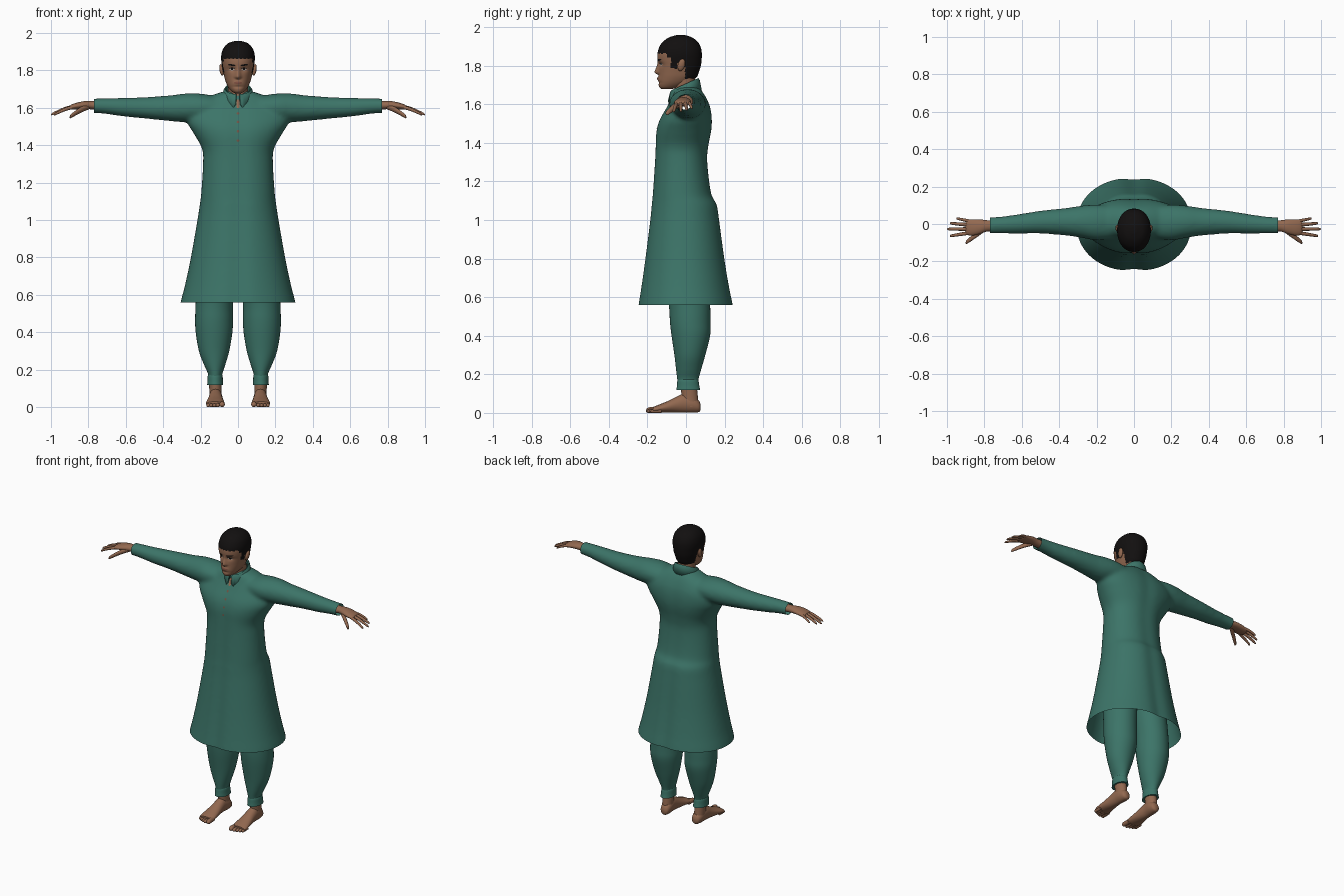
import bpy, bmesh
from math import sin, cos, pi, exp, radians
from mathutils import Vector
from mathutils.bvhtree import BVHTree

cube = bpy.data.objects.get("Cube")
if cube:
    bpy.data.objects.remove(cube)


def material(name, rgb):
    m = bpy.data.materials.new(name)
    m.use_nodes = True
    m.diffuse_color = (*rgb, 1)
    m.node_tree.nodes["Principled BSDF"].inputs["Base Color"].default_value = (*rgb, 1)
    return m


GREEN = material("green_cloth", (0.045, 0.175, 0.138))
SKIN = material("brown_skin", (0.29, 0.14, 0.08))
HAIR = material("black_hair", (0.006, 0.005, 0.005))
LIPS = material("lip_brown", (0.2, 0.075, 0.05))
WHITE = material("eye_white", (0.45, 0.4, 0.36))
BUTTON = material("button_brown", (0.16, 0.09, 0.06))


def finish(name, bm, mat, mirror=False, angle=50):
    bmesh.ops.recalc_face_normals(bm, faces=bm.faces)
    me = bpy.data.meshes.new(name)
    bm.to_mesh(me)
    bm.free()
    me.materials.append(mat)
    me.shade_smooth()
    me.set_sharp_from_angle(angle=radians(angle))
    ob = bpy.data.objects.new(name, me)
    bpy.context.collection.objects.link(ob)
    if mirror:
        ob.modifiers.new("Mirror", 'MIRROR')
    return ob


def smooth_rows(rows, steps):
    """Catmull-Rom resampling of section rows."""
    out = []
    for i in range(len(rows) - 1):
        a, b, c, d = rows[max(i - 1, 0)], rows[i], rows[i + 1], rows[min(i + 2, len(rows) - 1)]
        for k in range(steps):
            t = k / steps
            out.append([q + 0.5 * t * (r - p + t * (2 * p - 5 * q + 4 * r - s + t * (3 * (q - r) + s - p)))
                        for p, q, r, s in zip(a, b, c, d)])
    return out + [list(rows[-1])]


def add_loft(bm, axis, rows, n=40, steps=5, power=2.0):
    """Rows are (position on axis, two centre coordinates, two radii)."""
    u, v = [i for i in range(3) if i != axis]
    rings = []
    for t, cu, cv, ru, rv in smooth_rows(rows, steps):
        ring = []
        for k in range(n):
            c, s = cos(2 * pi * k / n), sin(2 * pi * k / n)
            co = Vector()
            co[axis] = t
            co[u] = cu + ru * abs(c) ** (2 / power) * (1 if c > 0 else -1)
            co[v] = cv + rv * abs(s) ** (2 / power) * (1 if s > 0 else -1)
            ring.append(bm.verts.new(co))
        rings.append(ring)
    for a, b in zip(rings, rings[1:]):
        for k in range(n):
            bm.faces.new((a[k], a[k - 1], b[k - 1], b[k]))
    bm.faces.new(rings[0])
    bm.faces.new(rings[-1])


def loft(name, axis, rows, mat, mirror=False, **kw):
    bm = bmesh.new()
    add_loft(bm, axis, rows, **kw)
    return finish(name, bm, mat, mirror)


def body_rows(rows):
    """(z, half width, front y, back y) to loft rows."""
    return [(z, 0, (f + b) / 2, w, (b - f) / 2) for z, w, f, b in rows]


def surface(ob):
    bm = bmesh.new()
    bm.from_mesh(ob.data)
    tree = BVHTree.FromBMesh(bm)
    bm.free()
    return tree


def patch(name, tree, mat, x, z, rx, rz, lift=0.002, slant=0.0, mirror=False, power=2.0):
    """Thin oval plate laid on the front of a surface."""
    bm = bmesh.new()

    def vert(dx, dz):
        hit = tree.ray_cast(Vector((x + dx, -1, z + dz + slant * dx)), Vector((0, 1, 0)))[0]
        return bm.verts.new(hit - Vector((0, lift, 0)))
    mid, prev, n = vert(0, 0), None, 20
    for r in (0.35, 0.7, 1):
        ring = []
        for k in range(n):
            c, s = cos(2 * pi * k / n), sin(2 * pi * k / n)
            g = r / (abs(c) ** power + abs(s) ** power) ** (1 / power)
            ring.append(vert(rx * g * c, rz * g * s))
        for k in range(n):
            bm.faces.new((prev[k - 1], ring[k - 1], ring[k], prev[k]) if prev else (mid, ring[k - 1], ring[k]))
        prev = ring
    ob = finish(name, bm, mat, mirror)
    if sum(p.normal.y for p in ob.data.polygons) > 0:
        ob.data.flip_normals()
    return ob


# Tunic: body and sleeves fused into one skin, then cut open at hem and cuffs
bm = bmesh.new()
add_loft(bm, 2, body_rows([
    (.50, .315, -.26, .255), (.56, .307, -.252, .248), (.65, .284, -.238, .23), (.8, .252, -.217, .205),
    (1.0, .217, -.192, .178), (1.08, .205, -.184, .165), (1.14, .197, -.178, .135), (1.3, .187, -.167, .115),
    (1.38, .192, -.163, .12), (1.46, .235, -.158, .135), (1.52, .27, -.14, .138), (1.58, .27, -.105, .13),
    (1.63, .215, -.078, .11), (1.67, .13, -.062, .085), (1.69, .07, -.045, .06)]), n=64, power=2.15)
for s in (-1, 1):
    add_loft(bm, 0, [(s * x, *r) for x, *r in (
        (.1, .01, 1.605, .085, .055), (.2, .008, 1.602, .095, .074), (.28, .012, 1.6, .086, .077),
        (.36, .012, 1.598, .074, .069), (.5, .01, 1.6, .061, .057), (.62, 0, 1.604, .052, .049),
        (.72, -.006, 1.61, .045, .041), (.8, -.008, 1.611, .044, .038))])
for v in bm.verts:  # soft centre folds, front and back
    v.co.y *= 1 - 0.05 * exp(-(v.co.x / 0.045) ** 2)
tunic = finish("tunic", bm, GREEN)
mod = tunic.modifiers.new("Fuse", 'REMESH')
mod.mode, mod.voxel_size, mod.use_smooth_shade = 'VOXEL', 0.011, True
mod = tunic.modifiers.new("Soften", 'SMOOTH')
mod.factor, mod.iterations = 0.5, 8
bpy.context.view_layer.objects.active = tunic
for mod in list(tunic.modifiers):
    bpy.ops.object.modifier_apply(modifier=mod.name)
bm = bmesh.new()
bm.from_mesh(tunic.data)
for co, no in (((0, 0, .56), (0, 0, -1)), ((.77, 0, 0), (1, 0, 0)), ((-.77, 0, 0), (-1, 0, 0))):
    bmesh.ops.bisect_plane(bm, geom=bm.verts[:] + bm.edges[:] + bm.faces[:],
                           plane_co=co, plane_no=no, clear_outer=True)
bm.to_mesh(tunic.data)
bm.free()
tunic.data.shade_smooth()

# Buttons and neck slit
cloth = surface(tunic)
for i, z in enumerate((1.425, 1.475, 1.525, 1.57)):
    patch(f"button_{i + 1}", cloth, BUTTON, 0, z, .007, .007, lift=.004)
patch("neck_slit", cloth, SKIN, 0, 1.622, .009, .022, lift=.004, power=5)

# Folded collar with two points at the front
bm = bmesh.new()
prev, n, gap = None, 64, 0.13
for k in range(n + 1):
    a = gap + (2 * pi - 2 * gap) * k / n
    near = min(a, 2 * pi - a) - gap
    y = -cos(a) * .075
    top, low = 1.70 + .42 * y, 1.648 + .32 * y - .035 * exp(-((near - .3) / .22) ** 2)
    ring = [bm.verts.new((r * sin(a), -r * cos(a) - .006, z)) for r, z in
            ((.062, top - .05), (.064, top), (.07, top + .004), (.077, top - .006), (.088, low))]
    for j in range(4 if prev else 0):
        bm.faces.new((prev[j], prev[j + 1], ring[j + 1], ring[j]))
    prev = ring
collar = finish("collar", bm, GREEN)
mod = collar.modifiers.new("Thickness", 'SOLIDIFY')
mod.thickness = 0.005

# Trousers: full at the knee, narrow at the ankle cuff
loft("trouser_leg", 2, [
    (.155, .122, .01, .037, .052), (.18, .122, .01, .039, .056), (.23, .125, .014, .058, .066),
    (.3, .128, .02, .081, .08), (.4, .128, .025, .098, .1), (.47, .128, .022, .101, .105),
    (.56, .126, .018, .1, .107), (.75, .112, .0, .105, .115), (.95, .09, -.01, .1, .12)], GREEN, True)
loft("ankle_cuff", 2, [(.118, .122, .012, .043, .062), (.14, .122, .011, .041, .058),
                       (.165, .122, .01, .04, .055), (.175, .122, .01, .036, .05)], GREEN, True, steps=3)

# Feet
loft("ankle", 2, [(.03, .12, .025, .032, .042), (.08, .12, .02, .033, .042), (.16, .122, .012, .034, .042)],
     SKIN, True)
loft("foot", 1, [
    (.076, .117, .03, .012, .014), (.066, .117, .034, .027, .03), (.035, .118, .045, .035, .044),
    (-.01, .12, .05, .035, .049), (-.05, .12, .042, .038, .041), (-.1, .121, .03, .045, .029),
    (-.145, .122, .021, .05, .02), (-.172, .123, .016, .046, .014)], SKIN, True, n=28)
for i, (x, y, r) in enumerate(((.085, -.186, .015), (.108, -.19, .011), (.126, -.184, .01),
                               (.143, -.177, .01), (.159, -.168, .01))):
    loft(f"toe_{i + 1}", 1, [(y + .04, x, r, r * .9, r), (y, x, r, r, r), (y - r, x, r * .85, r * .85, r * .8),
                             (y - r * 1.5, x, r * .8, r * .2, r * .2)], SKIN, True, n=14, steps=4)

# Hands
loft("palm", 0, [
    (.74, -.01, 1.612, .031, .024), (.785, -.01, 1.614, .03, .022), (.82, -.014, 1.615, .038, .021),
    (.86, -.018, 1.61, .043, .018), (.89, -.018, 1.604, .041, .014), (.9, -.018, 1.601, .034, .008)],
     SKIN, True, n=24)


def finger(name, base, tip, r):
    rows = []
    for t, k in ((0, 1), (.3, 1.02), (.55, .95), (.85, .8), (.96, .6), (1, .2)):
        x, y, z = Vector(base).lerp(Vector(tip), t)
        rows.append((x, y, z + .012 * t * (1 - t) * 2, r * k, r * k))
    loft(name, 0, rows, SKIN, True, n=14, steps=3)


finger("little_finger", (.87, .014, 1.607), (.95, .03, 1.578), .0085)
finger("ring_finger", (.87, -.006, 1.608), (.985, .004, 1.57), .0095)
finger("middle_finger", (.87, -.027, 1.608), (1.0, -.027, 1.563), .0095)
finger("index_finger", (.87, -.046, 1.606), (.985, -.064, 1.562), .0095)
finger("thumb", (.795, -.022, 1.608), (.9, -.1, 1.55), .0155)

# Neck
loft("neck", 2, [(1.6, 0, -.005, .06, .06), (1.66, 0, -.003, .056, .058), (1.7, 0, -.006, .054, .056),
                 (1.77, 0, -.015, .058, .06)], SKIN)

# Head, with modelled nose, sockets and mouth
head = loft("head", 2, body_rows([
    (1.678, .016, -.125, -.08), (1.688, .034, -.138, -.03), (1.71, .052, -.143, .02), (1.74, .066, -.142, .055),
    (1.77, .074, -.141, .068), (1.80, .081, -.141, .077), (1.83, .086, -.148, .081), (1.86, .09, -.148, .082),
    (1.89, .088, -.141, .078), (1.92, .077, -.123, .063), (1.945, .053, -.09, .033), (1.958, .016, -.05, -.005)]),
    SKIN, n=120, steps=7, power=2.15)


def bump(x, z, cx, cz, sx, sz):
    return exp(-((x - cx) / sx) ** 2 - ((z - cz) / sz) ** 2)


for v in head.data.vertices:
    x, y, z = abs(v.co.x), v.co.y, v.co.z
    if y < -.07:
        ramp = max(0, min(1, (1.825 - z) / .055)) * max(0, min(1, (z - 1.75) / .013))
        wide = .009 + .006 * ramp
        v.co.y += (-.022 * ramp * exp(-(x / wide) ** 2) + .009 * bump(x, z, .031, 1.807, .02, .013)
                   - .006 * bump(x, z, 0, 1.732, .022, .011) + .004 * bump(x, z, 0, 1.712, .03, .006))


def is_hair(c):
    line = (1.862 if c.y < -.1 else 1.845 if c.y < -.078 else 1.788 if c.y < -.045
            else 1.815 if c.y < -.005 else 1.733)
    return c.z > line + .004 * sin(c.x * 300)


head.data.materials.append(HAIR)
for p in head.data.polygons:
    p.material_index = int(is_hair(p.center))

# Painted face details
face = surface(head)
patch("eye", face, WHITE, .032, 1.806, .014, .0055, lift=.0015, mirror=True)
patch("iris", face, HAIR, .032, 1.807, .0065, .0055, lift=.003, mirror=True)
patch("upper_lash", face, HAIR, .032, 1.812, .016, .0025, lift=.003, mirror=True)
patch("eyebrow", face, HAIR, .034, 1.829, .021, .0045, slant=.1, mirror=True)
patch("lips", face, LIPS, 0, 1.734, .022, .007)

# Ears
bm = bmesh.new()
bmesh.ops.create_uvsphere(bm, u_segments=20, v_segments=12, radius=1)
for v in bm.verts:
    v.co = Vector((.088 + .011 * v.co.x + .004 * v.co.z, -.024 + .019 * v.co.y + .006 * v.co.z,
                   1.803 + .031 * v.co.z))
finish("ear", bm, SKIN, True)
